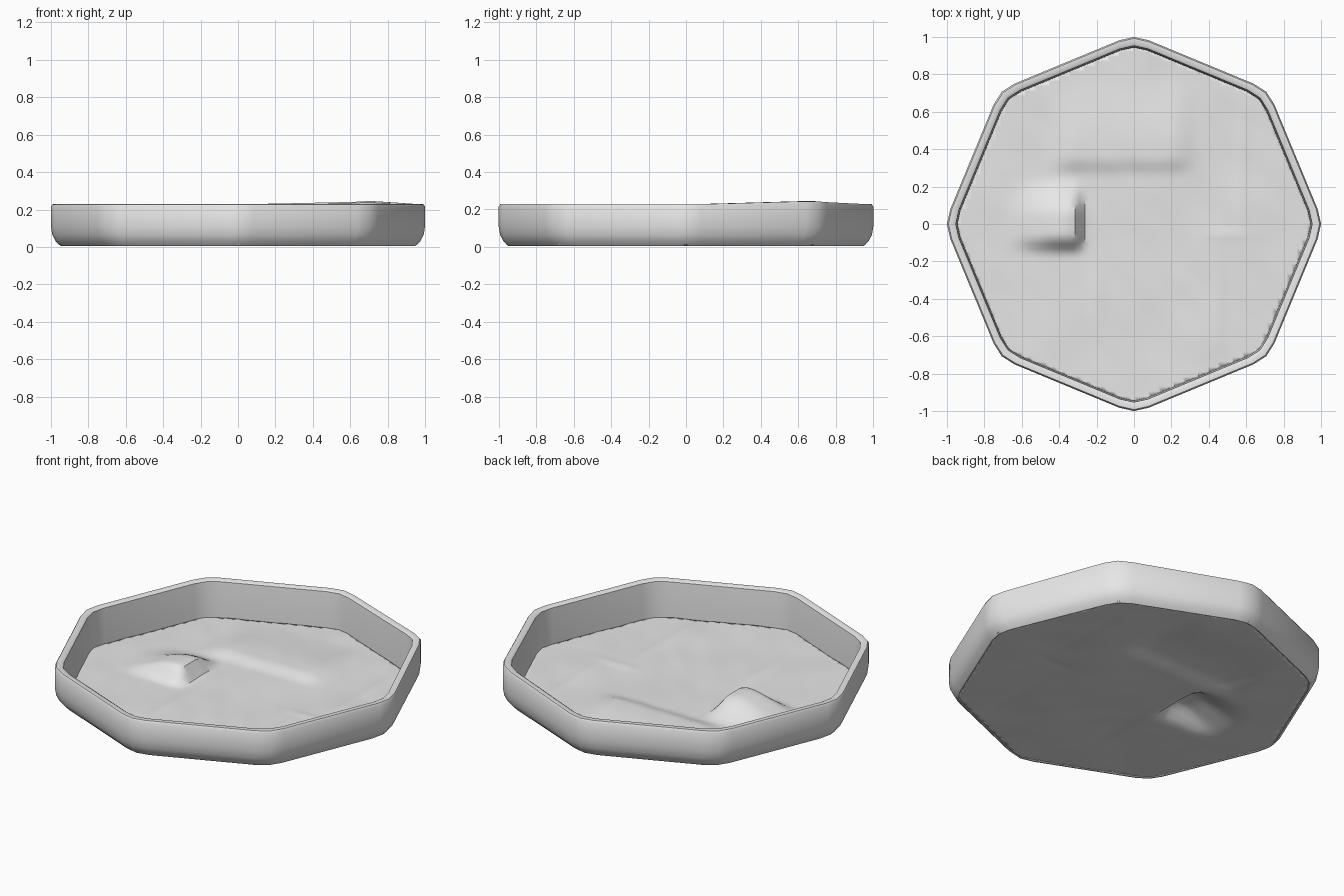
import bpy, bmesh, math
from mathutils import Vector, noise

cube = bpy.data.objects.get("Cube")
if cube:
    bpy.data.objects.remove(cube, do_unlink=True)

grey = bpy.data.materials.new("plain_grey")
grey.use_nodes = True
grey.diffuse_color = (0.8, 0.8, 0.8, 1)
grey.node_tree.nodes["Principled BSDF"].inputs["Base Color"].default_value = grey.diffuse_color


def finish(bm, name):
    mesh = bpy.data.meshes.new(name)
    bm.to_mesh(mesh)
    bm.free()
    ob = bpy.data.objects.new(name, mesh)
    bpy.context.collection.objects.link(ob)
    mesh.materials.append(grey)
    bpy.ops.object.select_all(action="DESELECT")
    ob.select_set(True)
    bpy.context.view_layer.objects.active = ob
    bpy.ops.object.shade_smooth_by_angle(angle=math.radians(35))
    return ob


def bump(x, y, cx, cy, rx, ry):
    return math.exp(-((x - cx) / rx) ** 2 - ((y - cy) / ry) ** 2)


def ramp(v, low, high):
    t = min(max((v - low) / (high - low), 0), 1)
    return t * t * (3 - 2 * t)


# Octagon outline with softened corners
corners = [Vector((math.cos(i * math.pi / 4), math.sin(i * math.pi / 4))) for i in range(8)]
outline = []
for i, corner in enumerate(corners):
    before, after = corners[i - 1], corners[(i + 1) % 8]
    outline += [1.015 * corner.lerp(before, 0.11), corner, 1.015 * corner.lerp(after, 0.11)]

# Wall: closed profile of (outline scale, height) swept round the outline
profile = [(0.943, 0.008), (0.95, 0.006), (0.975, 0.03), (0.993, 0.065), (1.0, 0.11),
           (1.0, 0.215), (0.992, 0.228), (0.965, 0.229), (0.953, 0.222), (0.945, 0.12)]
bm = bmesh.new()
rings = []
for p in outline:
    lift = 0.016 * bump(p.x, p.y, 0.74, 0.68, 0.2, 0.25)
    rings.append([bm.verts.new((p.x * s, p.y * s, z + (lift if z > 0.2 else 0)))
                  for s, z in profile])
for i, ring in enumerate(rings):
    nxt = rings[(i + 1) % len(rings)]
    for j in range(len(profile)):
        k = (j + 1) % len(profile)
        bm.faces.new((ring[j], nxt[j], nxt[k], ring[k]))
bmesh.ops.recalc_face_normals(bm, faces=bm.faces)
finish(bm, "tray_wall")


# Floor: thin uneven sheet with a mound, a shelf and a few creases
def ground(x, y):
    inside = 1 - ramp(math.hypot(x, y), 0.75, 0.92)
    mound = ramp(x, -0.72, -0.36) * (1 - ramp(x, -0.33, -0.25))
    mound *= ramp(y, -0.17, -0.06) * (1 - ramp(y, 0.04, 0.26))
    shelf = ramp(y, 0.25, 0.36) * (1 - ramp(y, 0.4, 0.85))
    shelf *= ramp(x, -0.5, -0.3) * (1 - ramp(x, 0.2, 0.35))
    creases = (bump(x, y, 0.58, 0.35, 0.02, 0.35) + bump(x, y, 0.45, -0.4, 0.02, 0.25)
               + bump(x, y, -0.2, -0.4, 0.03, 0.2) + bump(x, y, 0.5, -0.06, 0.12, 0.02))
    ripple = noise.noise(Vector((x * 9 + y * 4, y * 5, 0.3)))
    swell = noise.noise(Vector((x * 2.5, y * 2.5, 4)))
    z = 0.014 + 0.004 * ripple + inside * (0.085 * mound + 0.025 * shelf
                                          + 0.006 * creases + 0.006 * swell)
    return max(z, 0.003)


bm = bmesh.new()
bmesh.ops.create_grid(bm, x_segments=76, y_segments=76, size=1)
for i in range(8):
    a = (i + 0.5) * math.pi / 4
    side = Vector((math.cos(a), math.sin(a), 0))
    bmesh.ops.bisect_plane(bm, geom=bm.verts[:] + bm.edges[:] + bm.faces[:],
                           plane_co=side * 0.885, plane_no=side, clear_outer=True)
for v in bm.verts:
    v.co.z = ground(v.co.x, v.co.y)
floor = finish(bm, "uneven_floor")
sheet = floor.modifiers.new("thickness", "SOLIDIFY")
sheet.thickness = 0.003
